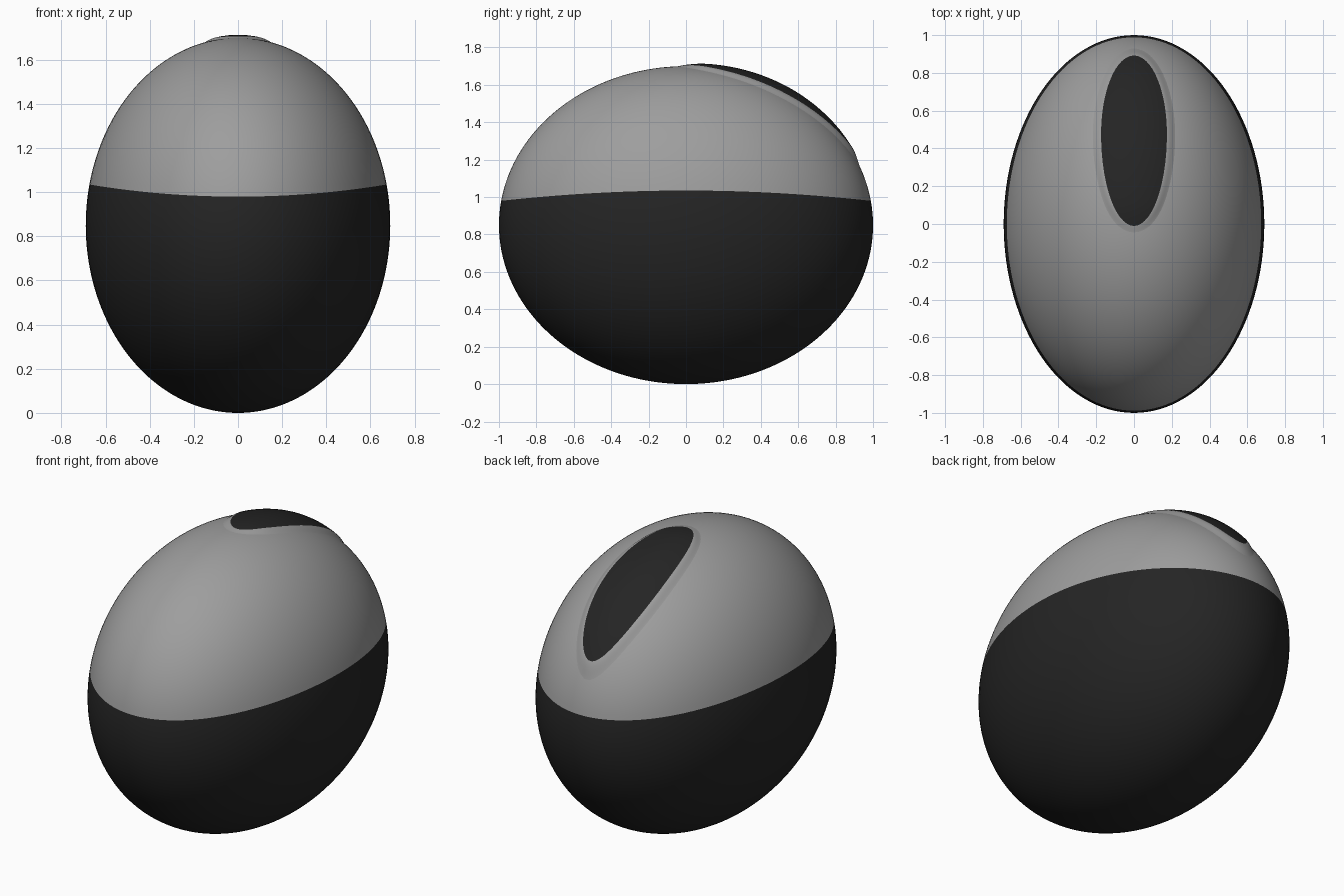
import bpy, bmesh, math
from mathutils import Vector

if "Cube" in bpy.data.objects:
    bpy.data.objects.remove(bpy.data.objects["Cube"])

AX, AY, AZ = 0.69, 1.0, 0.85   # half sizes of the egg-shaped shell
SEG = 128


def material(name, c):
    m = bpy.data.materials.new(name)
    m.diffuse_color = (c, c, c, 1)
    m.use_nodes = True
    m.node_tree.nodes["Principled BSDF"].inputs["Base Color"].default_value = m.diffuse_color
    return m


GREY = material("grey", 0.34)
BLACK = material("black", 0.018)


def smoothstep(v):
    v = min(max(v, 0), 1)
    return v * v * (3 - 2 * v)


def make_object(name, rings, mats, tip=None, black_rows=0):
    """Skin closed rings of points, with a fan from the tip to the first ring."""
    bm = bmesh.new()
    rows = [[bm.verts.new(p) for p in ring] for ring in rings]
    centre = bm.verts.new(tip)
    n = len(rows[0])
    for i in range(n):
        j = (i + 1) % n
        bm.faces.new((centre, rows[0][i], rows[0][j]))
        for k in range(len(rows) - 1):
            f = bm.faces.new((rows[k][i], rows[k + 1][i], rows[k + 1][j], rows[k][j]))
            f.material_index = 1 if k >= black_rows - 1 and len(mats) > 1 else 0
    # point every face away from the shell's centre
    for f in bm.faces:
        f.normal_update()
        if f.normal.dot(f.calc_center_median() - Vector((0, 0, AZ))) < 0:
            f.normal_flip()
        f.smooth = True
    mesh = bpy.data.meshes.new(name)
    bm.to_mesh(mesh)
    bm.free()
    for m in mats:
        mesh.materials.append(m)
    ob = bpy.data.objects.new(name, mesh)
    bpy.context.collection.objects.link(ob)
    return ob


def shell_point(a, lat):
    return (AX * math.cos(lat) * math.cos(a), AY * math.cos(lat) * math.sin(a),
            AZ + AZ * math.sin(lat))


def seam_latitude(a):
    # the colour seam rises gently towards the sides
    return math.asin((0.98 + 0.055 * math.cos(a) ** 2 - AZ) / AZ)


def half_shell(name, pole, count, mat):
    rings = []
    for k in range(1, count + 1):
        ring = []
        for i in range(SEG):
            a = 2 * math.pi * i / SEG
            ring.append(shell_point(a, pole + (seam_latitude(a) - pole) * k / count))
        rings.append(ring)
    make_object(name, rings, [mat], tip=(0, 0, AZ + math.copysign(AZ, pole)))


half_shell("upper_shell", math.pi / 2, 40, GREY)
half_shell("lower_shell", -math.pi / 2, 48, BLACK)


# Raised oval pad on the rear of the top, with a grey fillet around it
def lifted(x, y, h):
    z = AZ * math.sqrt(max(0, 1 - (x / AX) ** 2 - (y / AY) ** 2))
    n = Vector((x / AX ** 2, y / AY ** 2, z / AZ ** 2)).normalized()
    return Vector((x, y, z + AZ)) + n * h


def pad_point(a, t, out):
    """t runs from centre to rim, out runs across the fillet."""
    s = math.sin(a)
    x = (0.17 * t + 0.06 * out) * math.cos(a)
    y = 0.47 + ((0.41 if s > 0 else 0.48) * t + 0.06 * out) * s
    h = 0.023 * (1 - 0.4 * t * t) * (1 - smoothstep(out))
    h *= smoothstep((y + 0.1) / 0.2)
    return lifted(x, y, h - 0.002 * out)


steps = [(k / 12, 0) for k in range(1, 13)] + [(1, k / 8) for k in range(1, 9)]
pad_rings = [[pad_point(2 * math.pi * i / 96, t, o) for i in range(96)] for t, o in steps]
make_object("top_pad", pad_rings, [BLACK, GREY], tip=pad_point(0, 0, 0), black_rows=12)
